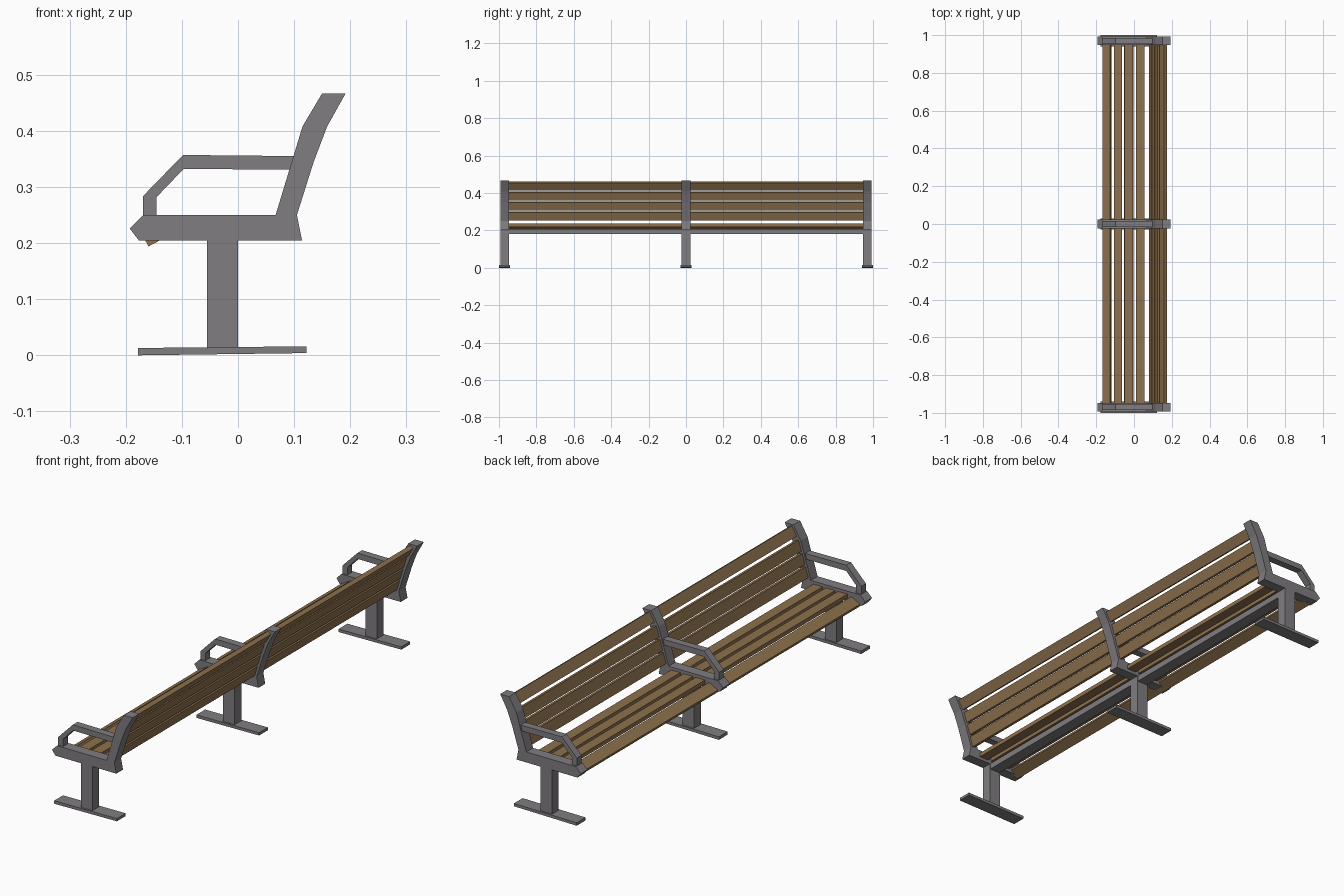
import bpy, bmesh, math

if "Cube" in bpy.data.objects:
    bpy.data.objects.remove(bpy.data.objects["Cube"])


def material(name, rgb):
    m = bpy.data.materials.new(name)
    m.diffuse_color = (*rgb, 1)
    m.use_nodes = True
    m.node_tree.nodes["Principled BSDF"].inputs["Base Color"].default_value = m.diffuse_color
    return m


GREY = material("grey metal", (0.215, 0.205, 0.215))
WOOD = material("brown wood", (0.27, 0.165, 0.075))


def prism(name, profile, y, width, mat):
    """Extrude an (x, z) outline along y, centred on y."""
    bm = bmesh.new()
    face = bm.faces.new([bm.verts.new((x, y - width / 2, z)) for x, z in profile])
    ext = bmesh.ops.extrude_face_region(bm, geom=[face])
    verts = [v for v in ext["geom"] if isinstance(v, bmesh.types.BMVert)]
    bmesh.ops.translate(bm, verts=verts, vec=(0, width, 0))
    bmesh.ops.recalc_face_normals(bm, faces=bm.faces)
    mesh = bpy.data.meshes.new(name)
    bm.to_mesh(mesh)
    bm.free()
    mesh.materials.append(mat)
    ob = bpy.data.objects.new(name, mesh)
    bpy.context.collection.objects.link(ob)
    return ob


def rect(x0, x1, z0, z1):
    return [(x0, z0), (x1, z0), (x1, z1), (x0, z1)]


def slat(name, x, z, width, thick, angle):
    """Full-length board with its cross-section turned by angle degrees."""
    c, s = math.cos(math.radians(angle)), math.sin(math.radians(angle))
    pts = rect(-width / 2, width / 2, -thick / 2, thick / 2)
    prism(name, [(x + u * c - v * s, z + u * s + v * c) for u, v in pts], 0, 1.92, WOOD)


# side outlines
FRAME = [(-0.193, 0.226), (-0.177, 0.205), (0.114, 0.205), (0.105, 0.25),
         (0.135, 0.345), (0.159, 0.408), (0.192, 0.467), (0.15, 0.467),
         (0.115, 0.408), (0.067, 0.25), (-0.169, 0.25)]
ARM = [(-0.169, 0.245), (-0.145, 0.245), (-0.145, 0.282), (-0.097, 0.332),
       (0.108, 0.331), (0.108, 0.355), (-0.098, 0.357), (-0.169, 0.284)]
FOOT = [(-0.178, 0.0), (0.122, 0.004), (0.122, 0.016), (-0.178, 0.013)]

# three supports: frame, arm, post and foot
for label, y in (("left", -0.97), ("middle", 0), ("right", 0.97)):
    prism(label + "_frame", FRAME, y, 0.046, GREY)
    prism(label + "_armrest", ARM, y, 0.032, GREY)
    prism(label + "_post", rect(-0.055, 0.0, 0.008, 0.21), y, 0.046, GREY)
    prism(label + "_foot", FOOT, y, 0.06, GREY)

# beam under the seat
prism("under_beam", rect(-0.053, -0.002, 0.18, 0.207), 0, 1.94, GREY)

# seat slats, the front one dips forward
slat("seat_slat_front", -0.143, 0.213, 0.047, 0.018, 28)
for i, x in enumerate((-0.085, -0.027, 0.033)):
    slat(f"seat_slat_{i + 1}", x, 0.228, 0.044, 0.018, 0)

# backrest slats, the top one leans further back
for i, (x, z, a) in enumerate(((0.094, 0.277, 73), (0.110, 0.330, 73),
                               (0.127, 0.383, 72), (0.154, 0.437, 59))):
    slat(f"back_slat_{i + 1}", x, z, 0.046, 0.018, a)
